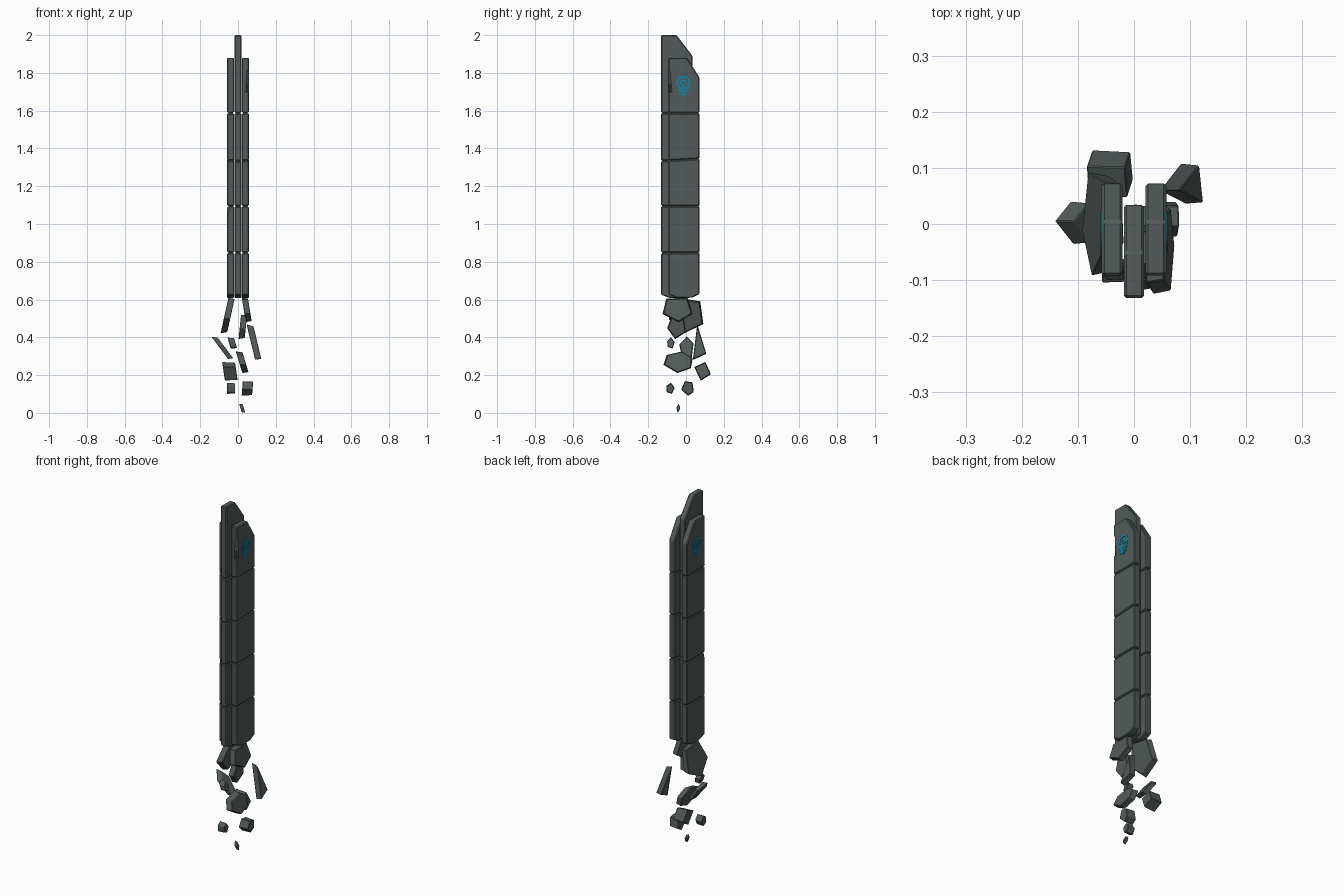
import bpy, bmesh, math, random
from mathutils import Vector, Euler

if "Cube" in bpy.data.objects:
    bpy.data.objects.remove(bpy.data.objects["Cube"])

random.seed(4)


def material(name, rgb):
    m = bpy.data.materials.new(name)
    m.diffuse_color = (*rgb, 1)
    m.use_nodes = True
    m.node_tree.nodes["Principled BSDF"].inputs["Base Color"].default_value = m.diffuse_color
    return m


STONE = material("dark stone", (0.085, 0.105, 0.1))
BLUE = material("glowing blue", (0.0, 0.27, 0.5))


def add_object(name, bm, mat, bevel=0.0):
    bmesh.ops.recalc_face_normals(bm, faces=bm.faces)
    me = bpy.data.meshes.new(name)
    bm.to_mesh(me)
    bm.free()
    ob = bpy.data.objects.new(name, me)
    bpy.context.collection.objects.link(ob)
    me.materials.append(mat)
    if bevel:
        mod = ob.modifiers.new("worn_edges", 'BEVEL')
        mod.width = bevel
        mod.segments = 1
        mod.limit_method = 'ANGLE'
    return ob


def prism(profile, xc, thick, lean=0.0, taper=1.0):
    """Extrude a (y, z) outline along x, leaning in x with height."""
    bm = bmesh.new()
    cy = sum(p[0] for p in profile) / len(profile)
    cz = sum(p[1] for p in profile) / len(profile)
    rings = []
    for side, s in ((-1, 1.0), (1, taper)):
        ring = []
        for y, z in profile:
            y2, z2 = cy + (y - cy) * s, cz + (z - cz) * s
            ring.append(bm.verts.new((xc + side * thick / 2 + lean * (z2 - cz), y2, z2)))
        rings.append(ring)
        bm.faces.new(ring)
    n = len(profile)
    for i in range(n):
        j = (i + 1) % n
        bm.faces.new((rings[0][i], rings[0][j], rings[1][j], rings[1][i]))
    return bm


def cut(bm, z, slope, keep_above):
    sign = -1 if keep_above else 1
    geo = bm.verts[:] + bm.edges[:] + bm.faces[:]
    res = bmesh.ops.bisect_plane(bm, geom=geo, plane_co=(0, 0, z),
                                 plane_no=Vector((0, -slope, 1)) * sign, clear_outer=True)
    edges = [e for e in res["geom_cut"] if isinstance(e, bmesh.types.BMEdge)]
    bmesh.ops.edgeloop_fill(bm, edges=edges)


# Stacked slabs, split by narrow seams at an even spacing
SEAMS = [(0.848 + 0.2465 * i, 0.06 if i == 2 else 0.0) for i in range(4)]
GAP = 0.002


def slab_profile(y0, y1, top, flat, shoulder):
    """Flat top from y0 to flat, sloping down to the back edge at shoulder."""
    return [(y0, top), (flat, top), (y1, shoulder), (y1, 0.63), (y1 - 0.04, 0.61),
            (y0 + 0.05, 0.608), (y0, 0.625)]


def slab(name, profile, xc, thick):
    parts = []
    for i in range(len(SEAMS) + 1):
        bm = prism(profile, xc, thick)
        if i > 0:
            cut(bm, SEAMS[i - 1][0] + GAP, SEAMS[i - 1][1], True)
        if i < len(SEAMS):
            cut(bm, SEAMS[i][0] - GAP, SEAMS[i][1], False)
        parts.append(add_object(f"{name}_block_{i + 1}", bm, STONE, 0.0045))
    # recessed core seen inside the seams
    y0, y1 = min(p[0] for p in profile) + .006, max(p[0] for p in profile) - .006
    core = [(y, z) for z, ys in ((0.65, (y0, y1)), (1.74, (y1, y0))) for y in ys]
    add_object(f"{name}_core", prism(core, xc, thick - .012), STONE)
    return parts


SIDE = slab_profile(-0.092, 0.072, 1.88, 0.005, 1.775)
slab("centre_slab", slab_profile(-0.132, 0.034, 2.0, -0.05, 1.89), 0.0, 0.036)
left = slab("left_slab", SIDE, -0.039, 0.037)
right = slab("right_slab", SIDE, 0.039, 0.037)


# Chipped edges
def chip(block, loc, width, height, rot):
    bm = bmesh.new()
    bmesh.ops.create_cube(bm, size=1)
    for v in bm.verts:
        co = Vector((v.co.x * width, v.co.y * width, v.co.z * height))
        co.rotate(Euler(rot))
        v.co = co + Vector(loc)
    cutter = add_object("chip_cutter", bm, STONE)
    cutter.hide_render = True
    cutter.hide_viewport = True
    mod = block.modifiers.new("chip", 'BOOLEAN')
    mod.operation = 'DIFFERENCE'
    mod.solver = 'EXACT'
    mod.object = cutter


chip(right[4], (0.06, -0.093, 1.755), 0.024, 0.12, (0.06, 0.04, 0.7))
chip(left[1], (-0.06, -0.095, 1.07), 0.02, 0.07, (-0.1, 0.15, 0.8))


# Blue spiral marks on both outer faces, as thin plates
def stroke(bm, pts, width, x):
    pts = [Vector(p) for p in pts]
    rows = []
    for i, p in enumerate(pts):
        d = (pts[min(i + 1, len(pts) - 1)] - pts[max(i - 1, 0)]).normalized()
        n = Vector((-d.y, d.x)) * width / 2
        rows.append([bm.verts.new((x + dx, q.x, q.y))
                     for q, dx in ((p - n, -.002), (p + n, -.002), (p + n, .002), (p - n, .002))])
    for a, b in zip(rows, rows[1:]):
        for k in range(4):
            bm.faces.new((a[k], a[(k + 1) % 4], b[(k + 1) % 4], b[k]))
    bm.faces.new(rows[0])
    bm.faces.new(rows[-1])


for label, x in (("left", -0.0575), ("right", 0.0575)):
    bm = bmesh.new()
    spiral = []
    for i in range(37):
        a = math.radians(-60 + i * 19)
        r = min(0.033, 0.013 + max(0, i - 16) * 0.008)
        spiral.append((-0.014 + r * math.cos(a), 1.748 + r * math.sin(a)))
    stroke(bm, spiral, 0.008, x)
    stroke(bm, [(-0.045, 1.712), (-0.014, 1.702), (0.018, 1.712)], 0.008, x)
    stroke(bm, [(-0.04, 1.688), (0.008, 1.688)], 0.007, x)
    stroke(bm, [(-0.015, 1.705), (-0.015, 1.674)], 0.009, x)
    add_object(f"{label}_spiral_mark", bm, BLUE)


# Broken shards under the slabs: irregular polygons fitted to a box
def shard(name, sides, turn, y, z, xc, thick, lean):
    """y and z are (middle, size); turn rotates the outline in degrees."""
    pts = []
    for i in range(sides):
        a = math.radians(turn + (i + random.uniform(-.12, .12)) * 360 / sides)
        pts.append((math.cos(a), math.sin(a)))
    lo = [min(p[k] for p in pts) for k in (0, 1)]
    hi = [max(p[k] for p in pts) for k in (0, 1)]
    outline = [tuple(c + s * ((p[k] - lo[k]) / (hi[k] - lo[k]) - 0.5)
                     for k, (c, s) in enumerate((y, z))) for p in pts]
    add_object(name, prism(outline, xc, thick, lean, 0.92), STONE, 0.002)


shard("left_hanging_shard", 5, 50, (0, .185), (.515, .19), -.054, .034, .22)
shard("right_hanging_shard", 5, 54, (-.045, .16), (.545, .13), .046, .032, -.16)
shard("centre_hanging_shard", 5, 50, (-.05, .1), (.455, .13), .026, .032, .1)
shard("long_splinter", 3, 90, (.072, .072), (.375, .19), .09, .034, -.24)
shard("slanted_shard", 5, 20, (.002, .076), (.345, .12), -.08, .03, -.75)
shard("small_chip", 5, 80, (-.08, .04), (.37, .06), -.03, .034, -.3)
shard("wide_shard", 6, 20, (-.042, .155), (.268, .115), .022, .034, -.3)
shard("chunky_shard", 4, 70, (.088, .088), (.22, .1), -.043, .068, -.15)
shard("low_left_pebble", 5, 75, (-.082, .045), (.13, .06), -.036, .042, 0)
shard("low_right_pebble", 5, 50, (.008, .067), (.129, .078), .05, .055, .08)
shard("lowest_pebble", 4, 85, (-.041, .022), (.025, .05), .022, .018, -.3)
